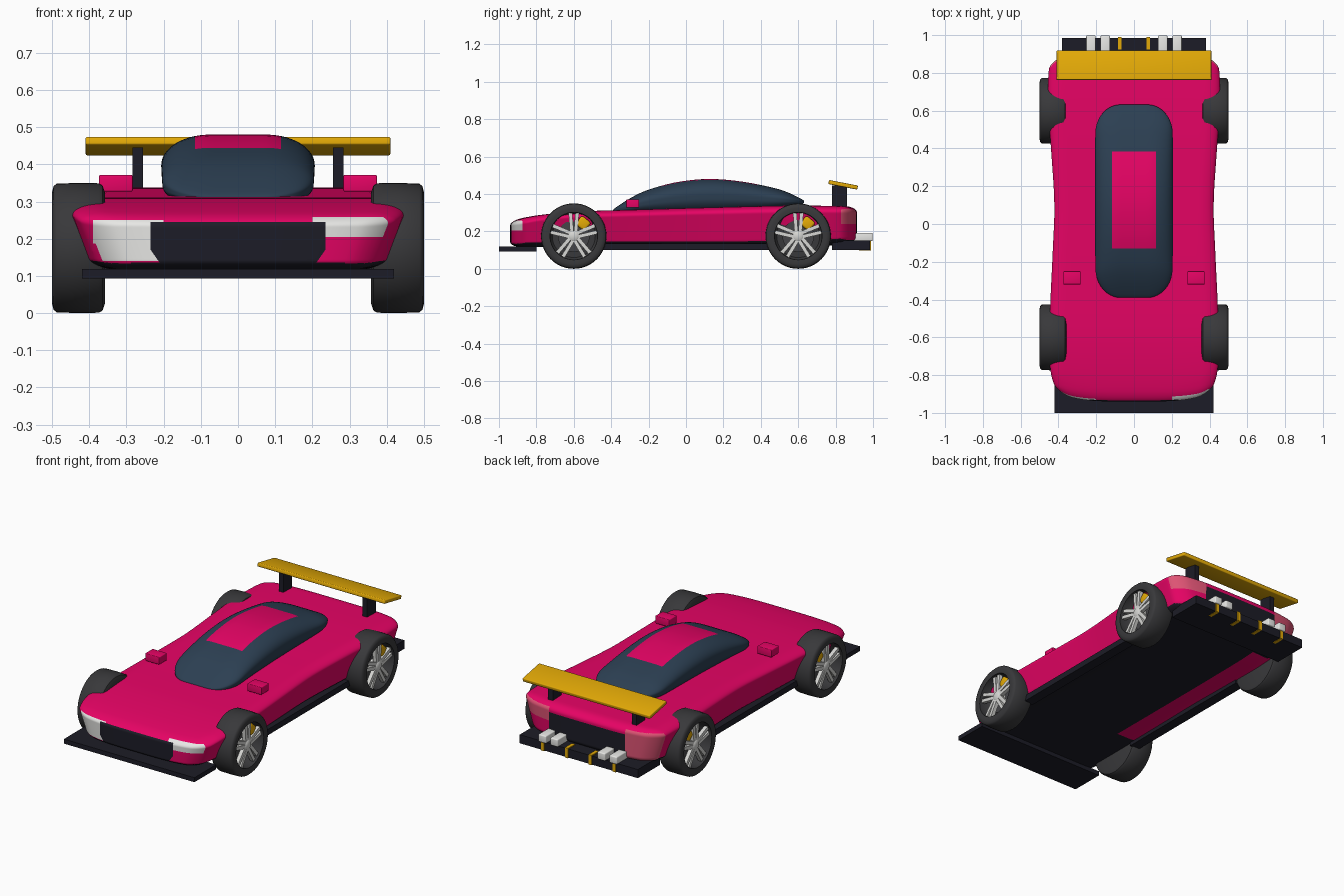
import bpy, bmesh, math
from mathutils import Matrix, Vector

old = bpy.data.objects.get("Cube")
if old:
    bpy.data.objects.remove(old)


def material(name, r, g, b):
    m = bpy.data.materials.new(name)
    m.use_nodes = True
    m.diffuse_color = (r, g, b, 1)
    m.node_tree.nodes["Principled BSDF"].inputs["Base Color"].default_value = (r, g, b, 1)
    return m


PINK = material("hot pink paint", .8, .001, .13)
BLACK = material("black trim", .012, .012, .02)
GLASS = material("blue glass", .025, .05, .085)
TYRE = material("tyre rubber", .04, .04, .043)
WHITE = material("white lamp", .82, .82, .8)
METAL = material("light alloy", .68, .68, .66)
STEEL = material("dark steel", .06, .06, .065)
GOLD = material("gold", .77, .4, .002)
LAMP = material("tail lamp red", .75, .09, .18)


def finish(name, bm, mats, smooth=True):
    bmesh.ops.recalc_face_normals(bm, faces=bm.faces)
    me = bpy.data.meshes.new(name)
    bm.to_mesh(me)
    bm.free()
    for m in mats:
        me.materials.append(m)
    for p in me.polygons:
        p.use_smooth = smooth
    if smooth:
        me.set_sharp_from_angle(angle=math.radians(40))
    ob = bpy.data.objects.new(name, me)
    bpy.context.collection.objects.link(ob)
    return ob


def box(name, lo, hi, mat, pitch=0, bevel=0):
    """Box between two corners, pitched about x through its centre."""
    lo, hi = Vector(lo), Vector(hi)
    bm = bmesh.new()
    turn = Matrix.Translation((lo + hi) / 2) @ Matrix.Rotation(pitch, 4, 'X')
    bmesh.ops.create_cube(bm, size=1, matrix=turn @ Matrix.Diagonal((*(hi - lo), 1)))
    if bevel:
        bmesh.ops.bevel(bm, geom=bm.edges[:], offset=bevel, segments=3, profile=.5, affect='EDGES')
    return finish(name, bm, [mat], smooth=bool(bevel))


def pair(name, lo, hi, mat, **kw):
    for side, word in ((1, "left_"), (-1, "right_")):
        xs = sorted((lo[0] * side, hi[0] * side))
        box(word + name, (xs[0], *lo[1:]), (xs[1], *hi[1:]), mat, **kw)


def curve(table, y):
    """Smooth interpolation through (y, value) points."""
    if y <= table[0][0]:
        return table[0][1]
    for i in range(len(table) - 1):
        (a, p), (b, q) = table[i], table[i + 1]
        if y <= b:
            o = table[max(i - 1, 0)]
            n = table[min(i + 2, len(table) - 1)]
            m0 = (q - o[1]) / (b - o[0]) * (b - a)
            m1 = (n[1] - p) / (n[0] - a) * (b - a)
            t = (y - a) / (b - a)
            return ((2*t**3 - 3*t*t + 1) * p + (t**3 - 2*t*t + t) * m0
                    + (3*t*t - 2*t**3) * q + (t**3 - t*t) * m1)
    return table[-1][1]


def shell(name, cuts, radius, span, width, top, bottom, taper, bow, slices, paint, mats):
    """Rounded box bent to curves along y, sliced on colour borders and painted."""
    bm = bmesh.new()
    bmesh.ops.create_cube(bm, size=2)
    bmesh.ops.subdivide_edges(bm, edges=bm.edges[:], cuts=cuts, use_grid_fill=True)
    for v in bm.verts:
        p = [math.sin(c * math.pi / 2) for c in v.co]
        core = [max(r - 1, min(1 - r, c)) for c, r in zip(p, radius)]
        d = Vector([(c - k) / r for c, k, r in zip(p, core, radius)])
        if d.length > 0:
            d *= max(abs(c) for c in d) / d.length
        u, s, w = [k + c * r for k, c, r in zip(core, d, radius)]
        y = span[0] + (span[1] - span[0]) * (s + 1) / 2
        lo, hi = curve(bottom, y), curve(top, y)
        x = u * curve(width, y) * (1 - taper * (1 - w) / 2)
        v.co = (x, y - bow * s * abs(s) ** 5 * abs(u) ** 4, lo + (hi - lo) * (w + 1) / 2)
    for point, normal, zone in slices:
        faces = [f for f in bm.faces if zone(f.calc_center_median())]
        geom = set(faces)
        for f in faces:
            geom.update(f.edges, f.verts)
        bmesh.ops.bisect_plane(bm, geom=list(geom), dist=1e-5, plane_co=point, plane_no=normal)
    bmesh.ops.recalc_face_normals(bm, faces=bm.faces)
    bm.normal_update()
    for f in bm.faces:
        f.material_index = mats.index(paint(f.calc_center_median(), f.normal))
    return finish(name, bm, mats)


# Body shell, with grille, lamps and floor as coloured faces
def nose(c):
    return c.y < -.84


def tail(c):
    return c.y > .82


def body_paint(c, n):
    if c.y < -.87 and n.z > -.7:
        if abs(c.x) < min(.235, .235 + .7 * (c.z - .17)) and c.z < .245 and n.y < -.4:
            return BLACK
        if c.x > .2 and .205 < c.z < .258 and c.y < -.875:
            return WHITE
        if c.x < -.2 and .14 < c.z < .25 and -.39 < c.x:
            return WHITE
    if c.y > .83 and -.7 < n.z < .7:
        if abs(c.x) < .245:
            return BLACK if c.z < .29 else PINK
        if c.z > (.24 if c.x > 0 else .14):
            return LAMP
    if n.z < -.6 and not (c.x < -.23 and -.4 < c.y < .75):
        return BLACK
    return PINK


X, Y, Z = Vector((1, 0, 0)), Vector((0, 1, 0)), Vector((0, 0, 1))
body_slices = [(Z * z, Z, nose) for z in (.14, .205, .245, .25, .258)]
body_slices += [(Z * z, Z, tail) for z in (.14, .24, .29)]
body_slices += [(-X * .39, X, nose), (-X * .23, X, lambda c: c.z < .14 and abs(c.y) < .78)]
for s in (1, -1):
    body_slices += [(X * s * .235, X, nose), (X * s * .2, X, nose), (X * s * .245, X, tail),
                    (X * s * .235 + Z * .17, X * s - Z * .7, nose)]

shell("body", 55, (.2, .065, .36), (-.94, .915),
      [(-.94, .418), (-.8, .452), (-.6, .46), (-.4, .453), (-.15, .441), (.1, .432),
       (.4, .45), (.6, .465), (.8, .465), (.91, .455)],
      [(-.94, .258), (-.8, .285), (-.6, .305), (-.3, .315), (.1, .327), (.6, .338), (.91, .333)],
      [(-.94, .117), (.6, .117), (.91, .135)],
      .14, .05, body_slices, body_paint, [PINK, BLACK, WHITE, LAMP])


# Glass canopy with painted roof panel
def roof(c):
    return c.z > .4


def canopy_paint(c, n):
    return PINK if abs(c.x) < .116 and -.13 < c.y < .385 and roof(c) else GLASS


shell("canopy", 41, (.65, .3, .9), (-.39, .632),
      [(-.39, .208), (0, .212), (.63, .21)],
      [(-.39, .335), (-.3, .38), (-.2, .423), (-.05, .463), (.12, .48), (.3, .466),
       (.5, .425), (.63, .385)],
      [(-.39, .285), (0, .285), (.4, .3), (.63, .33)],
      .06, 0,
      [(X * .116, X, roof), (-X * .116, X, roof), (-Y * .13, Y, roof), (Y * .385, Y, roof)],
      canopy_paint, [GLASS, PINK])

# Splitter, skirts, diffuser
box("front_splitter", (-.42, -1, .093), (.42, -.8, .119), BLACK)
box("rear_diffuser", (-.38, .78, .1), (.38, .985, .15), BLACK)
pair("side_skirt", (.35, -.45, .1), (.41, .45, .134), BLACK)

# Rear wing, struts and mirrors
box("rear_wing", (-.41, .761, .438), (.41, .919, .46), GOLD, pitch=-.19, bevel=.005)
pair("wing_strut", (.255, .78, .31), (.284, .86, .445), BLACK)
pair("mirror", (.283, -.32, .327), (.374, -.25, .371), PINK, bevel=.004)

# Exhaust tips and diffuser fins
for x in (.152, .228):
    pair("exhaust_tip", (x - .025, .885, .148), (x + .025, .998, .192), WHITE, bevel=.006)
for x in (.076, .23):
    pair("diffuser_fin", (x - .01, .925, .098), (x + .01, .99, .156), GOLD)


# Wheels
def lathe(name, profile, side, y, mat, steps=48):
    bm = bmesh.new()
    vs = [bm.verts.new((x * side, y, .175 + r)) for x, r in profile]
    es = [bm.edges.new(e) for e in zip(vs, vs[1:])]
    bmesh.ops.spin(bm, geom=vs + es, cent=(0, y, .175), axis=(1, 0, 0),
                   angle=math.tau, steps=steps)
    bmesh.ops.remove_doubles(bm, verts=bm.verts, dist=.0002)
    return finish(name, bm, [mat])


def spokes(name, side, y):
    bm = bmesh.new()
    hub = Matrix.Translation((side * .474, y, .175))
    for i in range(5):
        turn = hub @ Matrix.Rotation(i * math.tau / 5, 4, 'X')
        for k in (-1, 1):
            place = turn @ Matrix.Translation((0, k * .014, .07)) @ Matrix.Rotation(k * -.08, 4, 'X')
            bmesh.ops.create_cube(bm, size=1, matrix=place @ Matrix.Diagonal((.022, .02, .108, 1)))
    return finish(name, bm, [METAL], smooth=False)


tyre = [(.358, 0), (.358, .15), (.364, .168), (.374, .174), (.43, .175), (.488, .173),
        (.496, .166), (.5, .15), (.497, .127), (.44, .124), (.43, .115), (.43, 0)]
disc = [(.43, .085), (.442, .085), (.442, 0)]
cap = [(.43, .03), (.484, .028), (.49, .02), (.49, 0)]
for y, end in ((-.6, "front_"), (.6, "rear_")):
    for side, word in ((1, "left_"), (-1, "right_")):
        tag = end + word
        lathe(tag + "tyre", tyre, side, y, TYRE)
        lathe(tag + "brake_disc", disc, side, y, STEEL)
        lathe(tag + "hub", cap, side, y, METAL, 24)
        spokes(tag + "spokes", side, y)
    pair(end + "brake_caliper", (.432, y + .018, .213), (.478, y + .082, .272), GOLD,
         pitch=-.7, bevel=.012)
